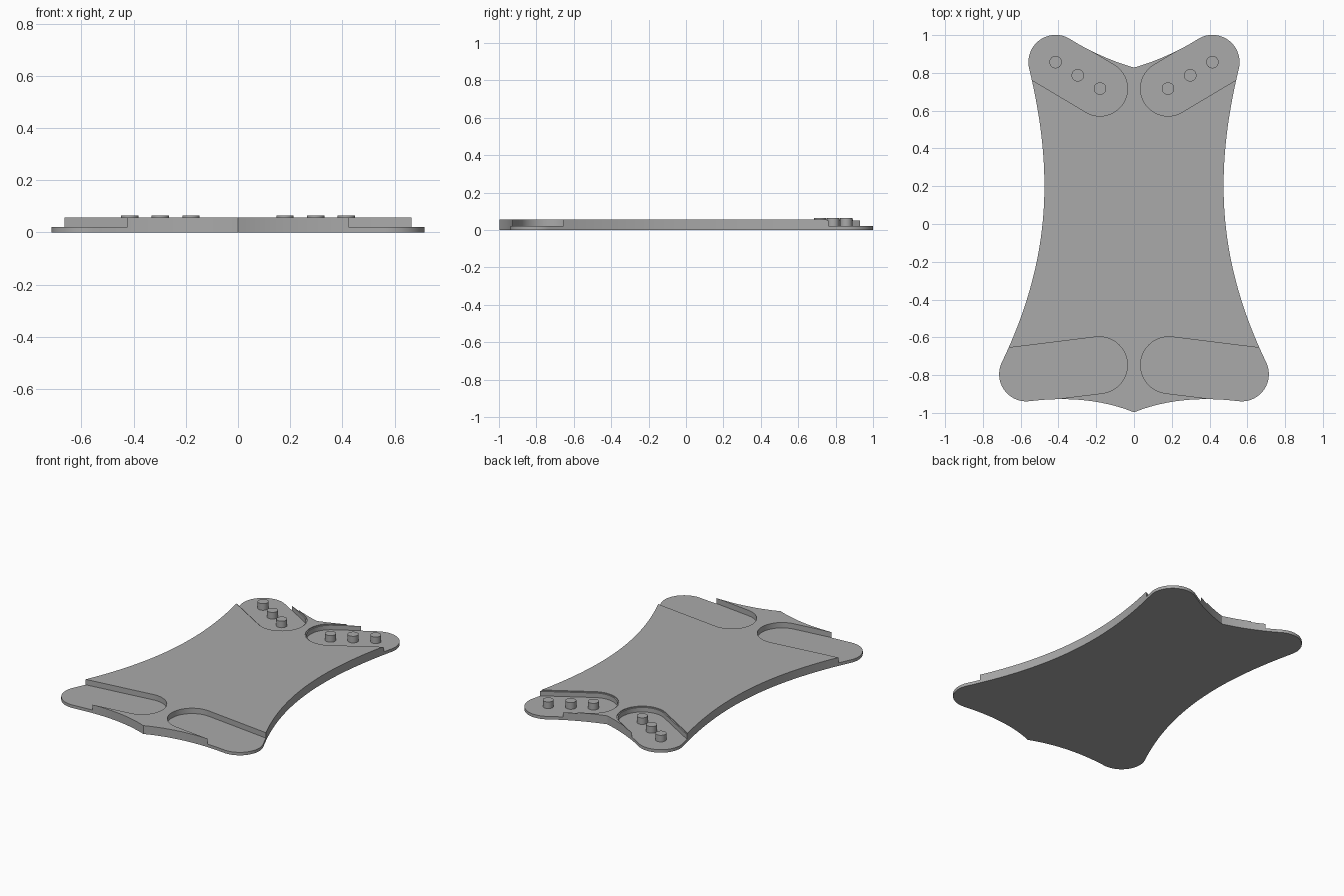
import bpy, bmesh
from math import radians, cos, sin, atan2, pi
from mathutils import Vector
from mathutils.geometry import interpolate_bezier

if "Cube" in bpy.data.objects:
    bpy.data.objects.remove(bpy.data.objects["Cube"])

PLATE_TOP, LEDGE, FLOOR, PIN_TOP = 0.056, 0.05, 0.02, 0.064
LOBE_R = 0.144
BACK_IN, BACK_OUT = Vector((0.18, 0.717)), Vector((0.415, 0.857))
FRONT_IN, FRONT_OUT = Vector((0.185, -0.747)), Vector((0.57, -0.795))

grey = bpy.data.materials.new("matte grey")
grey.use_nodes = True
grey.diffuse_color = (0.4, 0.4, 0.4, 1)
grey.node_tree.nodes["Principled BSDF"].inputs["Base Color"].default_value = (0.4, 0.4, 0.4, 1)


def arc(c, r, a0, a1, n=24):
    step = radians(a1 - a0) / n
    return [Vector((c.x + r * cos(radians(a0) + i * step),
                    c.y + r * sin(radians(a0) + i * step))) for i in range(n + 1)]


def bezier(p0, p1, p2, p3, n=40):
    """Interior points of a cubic curve."""
    pts = interpolate_bezier(*[Vector((p[0], p[1], 0)) for p in (p0, p1, p2, p3)], n)
    return [p.xy for p in pts[1:-1]]


def quadratic(p0, c, p2, n=24):
    p0, c, p2 = Vector(p0), Vector(c), Vector(p2)
    return bezier(p0, p0.lerp(c, 2 / 3), p2.lerp(c, 2 / 3), p2, n)


def prism(name, outline, z0, z1):
    bm = bmesh.new()
    face = bm.faces.new([bm.verts.new((p.x, p.y, z0)) for p in outline])
    top = bmesh.ops.extrude_face_region(bm, geom=[face])["geom"]
    bmesh.ops.translate(bm, vec=(0, 0, z1 - z0),
                        verts=[v for v in top if isinstance(v, bmesh.types.BMVert)])
    bmesh.ops.recalc_face_normals(bm, faces=bm.faces)
    mesh = bpy.data.meshes.new(name)
    bm.to_mesh(mesh)
    bm.free()
    mesh.materials.append(grey)
    obj = bpy.data.objects.new(name, mesh)
    bpy.context.collection.objects.link(obj)
    return obj


def slot(inner, outer, r, side):
    """Round-ended slot, open past the edge of the plate."""
    d = (outer - inner).normalized()
    a = atan2(d.y, d.x) * 180 / pi
    pts = arc(inner, r, a + 90, a + 270, 32)
    pts += [pts[-1] + d, pts[0] + d]
    return [Vector((side * p.x, p.y)) for p in pts]


def smooth(obj):
    bpy.ops.object.select_all(action="DESELECT")
    obj.select_set(True)
    bpy.context.view_layer.objects.active = obj
    bpy.ops.object.shade_smooth_by_angle(angle=radians(30))


# Plate outline: left half from the back notch to the front point, then mirrored
back_lobe = arc(BACK_OUT, LOBE_R, 121, -13)
front_lobe = arc(FRONT_OUT, LOBE_R, 27, -97)
notch, tip = Vector((0, 0.828)), Vector((0, -0.997))
half = quadratic(notch, (0.18, 0.88), back_lobe[0]) + back_lobe
half += bezier(back_lobe[-1], (0.43, 0.3), (0.43, -0.17), front_lobe[0])
half += front_lobe + quadratic(front_lobe[-1], (0.24, -0.9), tip)
outline = [notch] + half + [tip] + [Vector((-p.x, p.y)) for p in reversed(half)]
plate = prism("base_plate", outline, 0, PLATE_TOP)

# Recesses: plain slots at the front, stepped slots at the back
cutters = []
for side in (1, -1):
    for inner, outer, r, z in ((FRONT_IN, FRONT_OUT, 0.15, FLOOR),
                               (BACK_IN, BACK_OUT, 0.153, LEDGE),
                               (BACK_IN, BACK_OUT, 0.1455, FLOOR)):
        cutter = prism("slot_cutter", slot(inner, outer, r, side), z, 0.2)
        cutter.hide_render = True
        cutters.append(cutter)
        mod = plate.modifiers.new("slot", "BOOLEAN")
        mod.operation, mod.solver, mod.object = "DIFFERENCE", "EXACT", cutter

bpy.context.view_layer.objects.active = plate
for mod in list(plate.modifiers):
    bpy.ops.object.modifier_apply(modifier=mod.name)
for cutter in cutters:
    bpy.data.objects.remove(cutter)
smooth(plate)

# Locating pins: three in each back recess
for side, label in ((1, "left"), (-1, "right")):
    for i in range(3):
        c = BACK_IN.lerp(BACK_OUT, i / 2)
        c.x *= side
        pin = prism(f"{label}_pin_{i + 1}", arc(c, 0.033, 0, 360, 32)[:-1], FLOOR - 0.005, PIN_TOP)
        smooth(pin)
